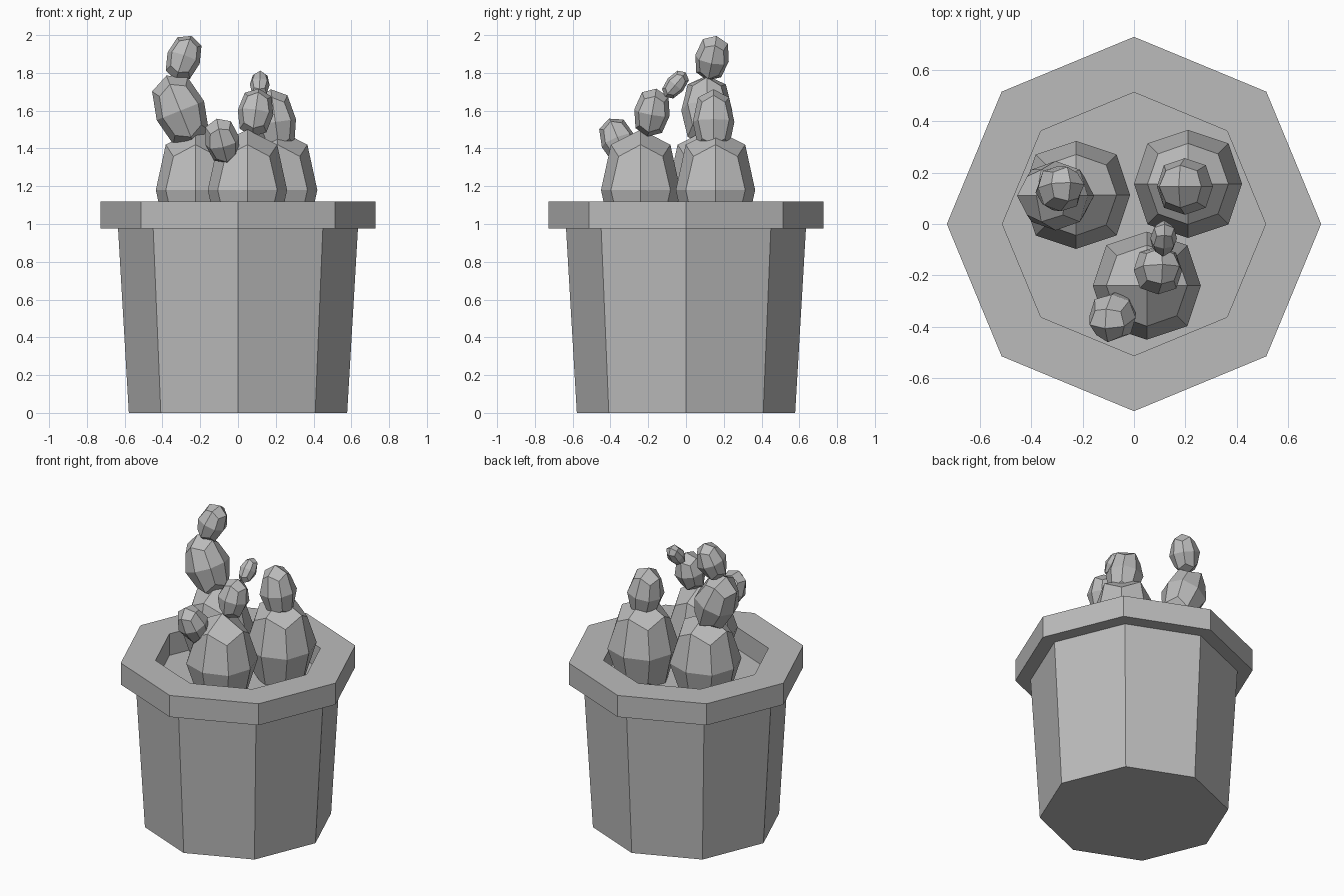
import bpy, bmesh
from math import sin, cos, pi
from mathutils import Vector

cube = bpy.data.objects.get("Cube")
if cube:
    bpy.data.objects.remove(cube, do_unlink=True)

grey = bpy.data.materials.new("plain_grey")
grey.use_nodes = True
colour = (0.5, 0.5, 0.5, 1)
grey.diffuse_color = colour
grey.node_tree.nodes["Principled BSDF"].inputs["Base Color"].default_value = colour


def finish(name, bm):
    bmesh.ops.recalc_face_normals(bm, faces=bm.faces)
    mesh = bpy.data.meshes.new(name)
    bm.to_mesh(mesh)
    bm.free()
    mesh.materials.append(grey)
    obj = bpy.data.objects.new(name, mesh)
    bpy.context.collection.objects.link(obj)
    return obj


def lathe(name, profile, sides=8):
    """Spin a (radius, height) profile and cap both ends."""
    bm = bmesh.new()
    rings = [[bm.verts.new((r * cos(2 * pi * i / sides), r * sin(2 * pi * i / sides), z))
              for i in range(sides)] for r, z in profile]
    for low, high in zip(rings, rings[1:]):
        for i in range(sides):
            j = (i + 1) % sides
            bm.faces.new((low[i], low[j], high[j], high[i]))
    bm.faces.new(rings[0])
    bm.faces.new(rings[-1])
    return finish(name, bm)


def lobe(name, centre, radius, half_height, lean=(0, 0)):
    """Rounded cube stretched along its axis, leaning by (x, y) slope."""
    bm = bmesh.new()
    bmesh.ops.create_cube(bm, size=2)
    obj = finish(name, bm)
    obj.modifiers.new("rounding", "SUBSURF").levels = 1
    obj.modifiers["rounding"].render_levels = 1
    obj.modifiers["rounding"].use_limit_surface = False
    obj.scale = (radius, radius, half_height)
    obj.rotation_mode = "QUATERNION"
    axis = Vector((lean[0], lean[1], 1))
    obj.rotation_quaternion = Vector((0, 0, 1)).rotation_difference(axis)
    obj.location = centre
    return obj


# Pot: tapered wall, overhanging rim and sunken soil
lathe("pot", [(0.578, 0), (0.635, 0.975), (0.728, 0.975), (0.728, 1.12),
              (0.512, 1.12), (0.512, 0.975)])

# Main bodies, partly buried in the soil
for name, x, y in (("front", 0.05, -0.24), ("right", -0.225, 0.113), ("left", 0.21, 0.156)):
    lobe(name + "_cactus_body", (x, y, 1.18), 0.21, 0.32)

# Lobes on the front cactus
lobe("front_cactus_upper_lobe", (0.093, -0.18, 1.59), 0.095, 0.13, (0.14, 0.18))
lobe("front_cactus_tip", (0.115, -0.056, 1.738), 0.052, 0.085, (0.05, 0.85))
lobe("front_cactus_side_lobe", (-0.083, -0.36, 1.44), 0.092, 0.13, (-0.25, -0.4))

# Lobes on the right cactus
lobe("right_cactus_middle_lobe", (-0.305, 0.11, 1.6), 0.135, 0.2, (-0.4, 0))
lobe("right_cactus_tip", (-0.288, 0.138, 1.878), 0.09, 0.127, (0.35, 0.2))

# Lobe on the left cactus
lobe("left_cactus_upper_lobe", (0.198, 0.146, 1.54), 0.11, 0.175, (-0.14, 0))
